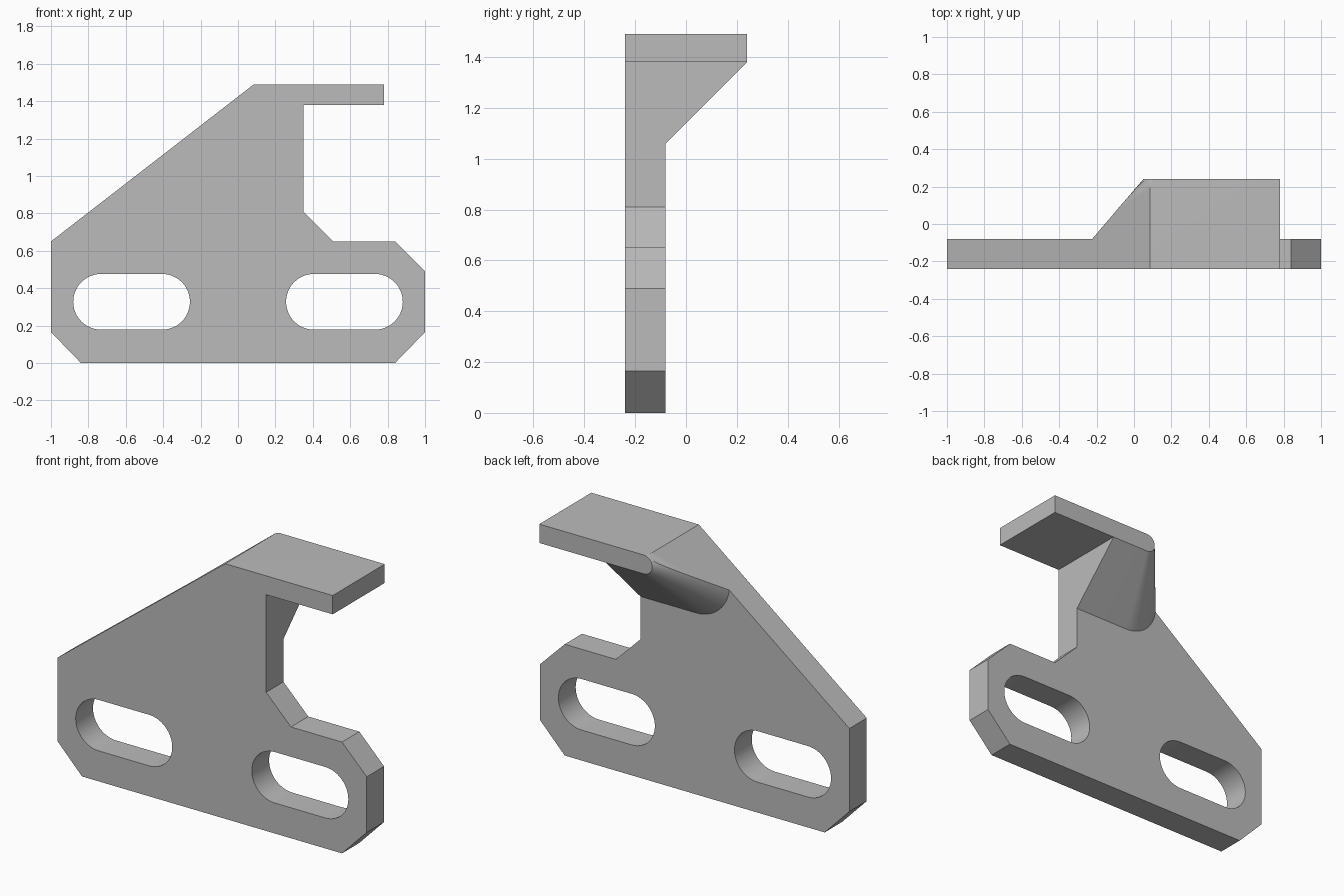
import bpy, bmesh
from math import pi, cos, sin, radians

if "Cube" in bpy.data.objects:
    bpy.data.objects.remove(bpy.data.objects["Cube"], do_unlink=True)

FRONT, MID, BACK = -0.24, -0.08, 0.24
TOP, UNDER, INNER_X = 1.49, 1.38, 0.35

grey = bpy.data.materials.new("plain grey")
grey.use_nodes = True
grey.diffuse_color = (0.5, 0.5, 0.5, 1)
grey.node_tree.nodes["Principled BSDF"].inputs["Base Color"].default_value = (0.5, 0.5, 0.5, 1)


def loft(name, near, far, y0, y1, cut=None):
    """Solid between two matching x-z outlines, optionally trimmed by a plane."""
    bm = bmesh.new()
    a = [bm.verts.new((x, y0, z)) for x, z in near]
    b = [bm.verts.new((x, y1, z)) for x, z in far]
    bm.faces.new(a)
    bm.faces.new(b[::-1])
    for i in range(len(a)):
        j = (i + 1) % len(a)
        bm.faces.new((a[j], a[i], b[i], b[j]))
    if cut:
        geom = bm.verts[:] + bm.edges[:] + bm.faces[:]
        res = bmesh.ops.bisect_plane(bm, geom=geom, dist=1e-5, plane_co=cut[0],
                                     plane_no=cut[1], clear_outer=True)
        edges = [e for e in res["geom_cut"] if isinstance(e, bmesh.types.BMEdge)]
        bmesh.ops.holes_fill(bm, edges=[e for e in edges if e.is_boundary])
    bmesh.ops.recalc_face_normals(bm, faces=bm.faces)
    mesh = bpy.data.meshes.new(name)
    bm.to_mesh(mesh)
    bm.free()
    mesh.materials.append(grey)
    obj = bpy.data.objects.new(name, mesh)
    bpy.context.collection.objects.link(obj)
    return obj


def arc(cx, cz, r, start, end, steps=24):
    return [(cx + r * cos(start + (end - start) * i / steps),
             cz + r * sin(start + (end - start) * i / steps)) for i in range(steps + 1)]


def combine(target, other, operation):
    mod = target.modifiers.new(operation.title(), 'BOOLEAN')
    mod.operation, mod.solver, mod.object = operation, 'EXACT', other
    bpy.context.view_layer.objects.active = target
    bpy.ops.object.modifier_apply(modifier=mod.name)
    bpy.data.objects.remove(other, do_unlink=True)


# Upright plate with chamfered corners, sloping edge and top tab
outline = [(-0.84, 0), (0.84, 0), (1, 0.165), (1, 0.49), (0.84, 0.65), (0.51, 0.65),
           (INNER_X, 0.81), (INNER_X, UNDER), (0.78, UNDER), (0.78, TOP),
           (0.085, TOP), (-1, 0.65), (-1, 0.165)]
bracket = loft("bracket", outline, outline, FRONT, MID)

# Two long round-ended mounting slots
for side in (-1, 1):
    cx, cz, r, half = side * 0.569, 0.327, 0.149, 0.163
    slot = (arc(cx + half, cz, r, -pi / 2, pi / 2) + arc(cx - half, cz, r, pi / 2, 3 * pi / 2))
    combine(bracket, loft("slot_cutter", slot, slot, FRONT - 0.1, MID + 0.1), 'DIFFERENCE')


# Tapering brace with a rounded flank, trimmed flush with the sloping edge
def brace_outline(cx, r):
    return [(INNER_X, TOP), (INNER_X, TOP - 2 * r)] + arc(cx, TOP - r, r, -pi / 2, -3 * pi / 2, 40)


slope = ((0.085, 0, TOP), (-0.84, 0, 1.085))
brace = loft("brace", brace_outline(-0.01, 0.215), brace_outline(0.105, 0.055), MID, BACK, slope)
combine(bracket, brace, 'UNION')

# Rear part of the horizontal top flange
tab = [(INNER_X, UNDER), (0.78, UNDER), (0.78, TOP), (INNER_X, TOP)]
combine(bracket, loft("top_flange", tab, tab, MID, BACK), 'UNION')

# Merge coplanar faces, then smooth only the rounded surfaces
bm = bmesh.new()
bm.from_mesh(bracket.data)
bmesh.ops.remove_doubles(bm, verts=bm.verts, dist=1e-4)
bmesh.ops.dissolve_limit(bm, angle_limit=radians(0.5), verts=bm.verts, edges=bm.edges)
bm.to_mesh(bracket.data)
bm.free()
bpy.ops.object.select_all(action='DESELECT')
bracket.select_set(True)
bpy.context.view_layer.objects.active = bracket
bpy.ops.object.shade_smooth_by_angle(angle=radians(20))
